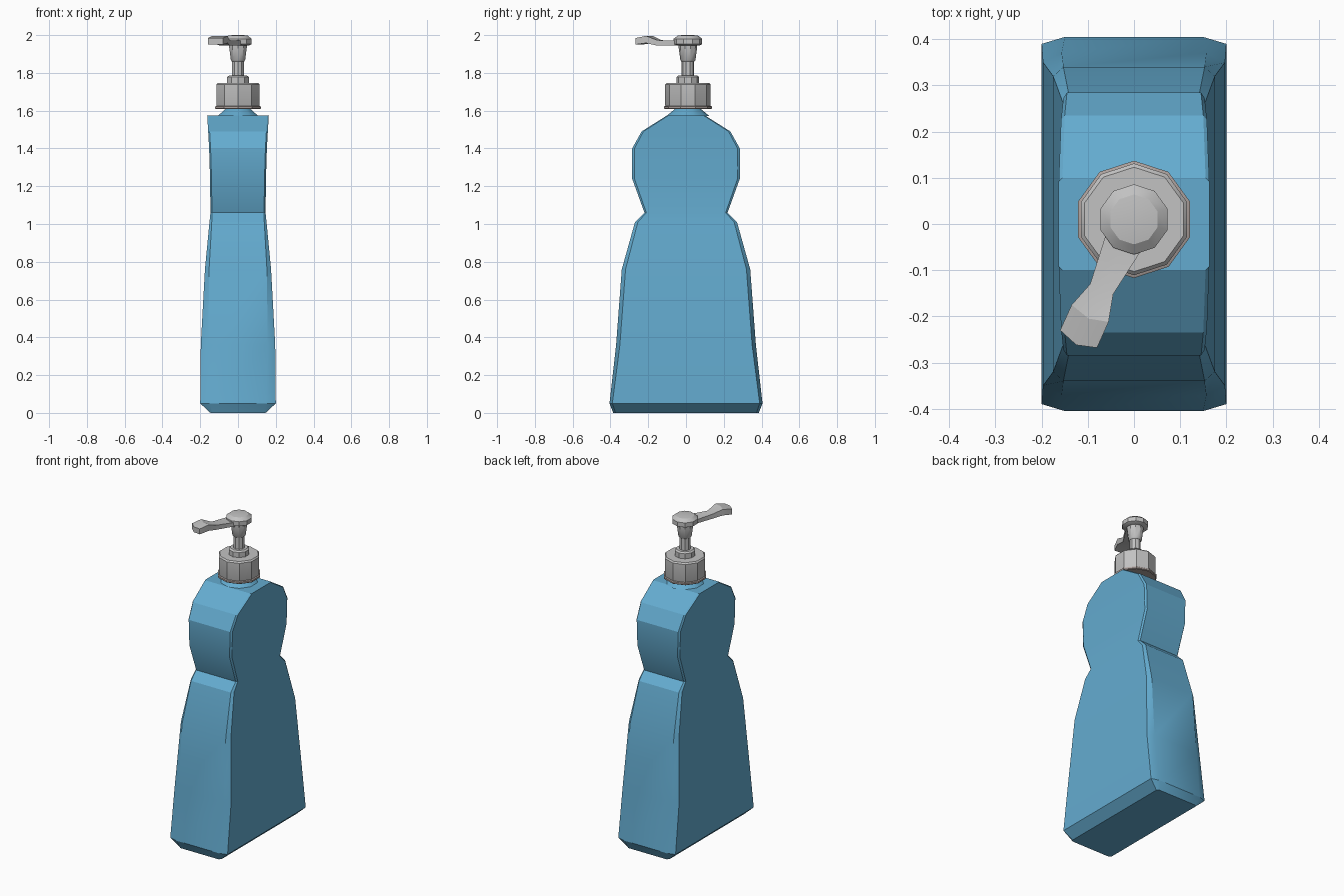
import bpy, bmesh, math

cube = bpy.data.objects.get("Cube")
if cube:
    bpy.data.objects.remove(cube, do_unlink=True)


def material(name, rgb):
    m = bpy.data.materials.new(name)
    m.use_nodes = True
    m.diffuse_color = (*rgb, 1)
    m.node_tree.nodes["Principled BSDF"].inputs["Base Color"].default_value = (*rgb, 1)
    return m


blue = material("bottle blue", (0.127, 0.41, 0.63))
grey = material("pump grey", (0.54, 0.54, 0.54))
warm = material("seal ring grey", (0.42, 0.36, 0.34))


def loft(name, rings, mat, angle):
    """Skin a stack of equal-length point rings and cap both ends."""
    bm = bmesh.new()
    loops = [[bm.verts.new(p) for p in ring] for ring in rings]
    n = len(loops[0])
    for a, b in zip(loops, loops[1:]):
        for i in range(n):
            j = (i + 1) % n
            bm.faces.new((a[i], a[j], b[j], b[i]))
    bm.faces.new(loops[0][::-1])
    bm.faces.new(loops[-1])
    bmesh.ops.recalc_face_normals(bm, faces=bm.faces)
    mesh = bpy.data.meshes.new(name)
    bm.to_mesh(mesh)
    bm.free()
    mesh.materials.append(mat)
    obj = bpy.data.objects.new(name, mesh)
    bpy.context.collection.objects.link(obj)
    bpy.ops.object.select_all(action='DESELECT')
    obj.select_set(True)
    bpy.context.view_layer.objects.active = obj
    bpy.ops.object.shade_smooth_by_angle(angle=math.radians(angle))
    return obj


def section(z, hx, hy, cx, cy):
    """Rectangle with clipped corners."""
    return [(hx, -hy + cy, z), (hx, hy - cy, z), (hx - cx, hy, z), (-hx + cx, hy, z),
            (-hx, hy - cy, z), (-hx, -hy + cy, z), (-hx + cx, -hy, z), (hx - cx, -hy, z)]


def turned(name, profile, mat, angle=30):
    """Ten-sided turned part from (radius, height) pairs."""
    rings = [[(r * math.cos(math.radians(18 + 36 * k)),
               0.01 + r * math.sin(math.radians(18 + 36 * k)), z)
              for k in range(10)] for r, z in profile]
    return loft(name, rings, mat, angle)


# Bottle body: height, half width, half depth, corner clip in x and y
body = [(0.0, 0.146, 0.385, 0.012, 0.012), (0.05, 0.20, 0.405, 0.05, 0.015),
        (0.36, 0.197, 0.37, 0.04, 0.02), (0.76, 0.175, 0.34, 0.022, 0.02),
        (1.01, 0.151, 0.27, 0.012, 0.015), (1.06, 0.146, 0.22, 0.008, 0.01),
        (1.24, 0.148, 0.285, 0.008, 0.012), (1.40, 0.153, 0.285, 0.008, 0.012),
        (1.49, 0.158, 0.235, 0.008, 0.01), (1.575, 0.163, 0.10, 0.008, 0.008)]
loft("bottle_body", [section(*s) for s in body], blue, 25)

# Neck rising from the shoulder into the collar
turned("bottle_neck", [(0.112, 1.573), (0.07, 1.608), (0.07, 1.65)], blue)

# Collar with its seal ring
turned("seal_ring", [(0.122, 1.608), (0.127, 1.612), (0.127, 1.622), (0.12, 1.625)], warm)
turned("collar", [(0.118, 1.622), (0.121, 1.63), (0.121, 1.738), (0.113, 1.746)], grey)
turned("collar_step", [(0.06, 1.744), (0.06, 1.778), (0.05, 1.786)], grey)

# Plunger stem and pump head
turned("plunger_stem", [(0.033, 1.78), (0.033, 1.87)], grey)
turned("head_socket", [(0.034, 1.86), (0.04, 1.868), (0.049, 1.935), (0.049, 1.955)], grey)
turned("pump_head", [(0.06, 1.944), (0.076, 1.952), (0.076, 1.98), (0.054, 1.997),
                     (0.03, 2.0)], grey)

# Nozzle: left, middle and right points, then bottom and top heights
spout = [((-0.06, -0.02), (-0.015, -0.03), (0.03, -0.035), 1.946, 1.97),
         ((-0.095, -0.13), (-0.07, -0.145), (-0.045, -0.152), 1.944, 1.973),
         ((-0.135, -0.175), (-0.098, -0.205), (-0.055, -0.212), 1.958, 1.996),
         ((-0.16, -0.23), (-0.125, -0.262), (-0.08, -0.268), 1.95, 1.984)]
loft("nozzle", [[(*l, lo), (*m, lo), (*r, lo), (*r, hi), (*m, hi), (*l, hi)]
                for l, m, r, lo, hi in spout], grey, 30)
